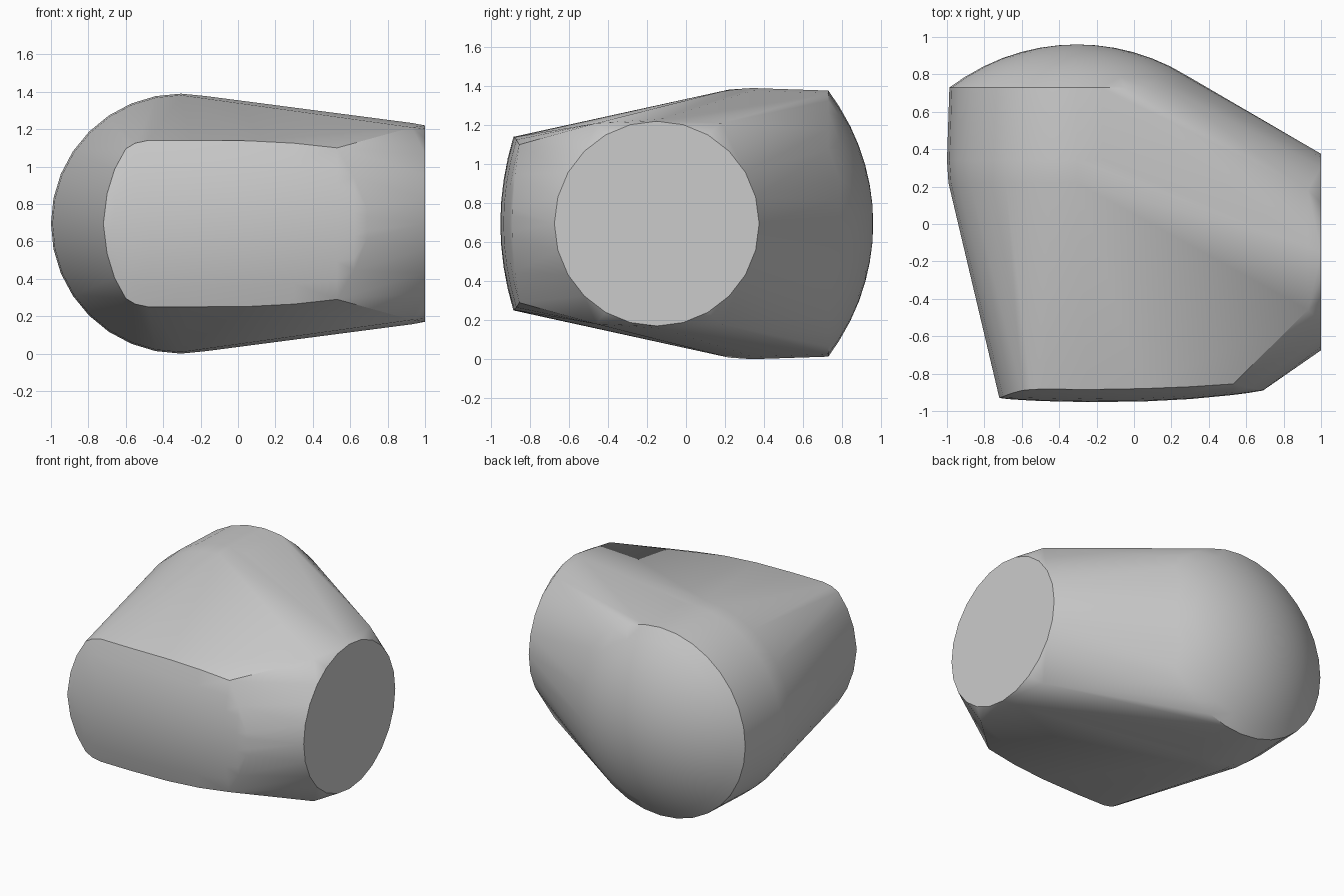
import bpy, bmesh
from math import cos, sin, tau, sqrt, radians

cube = bpy.data.objects.get("Cube")
if cube:
    bpy.data.objects.remove(cube, do_unlink=True)

MID = 0.695     # height of the horizontal symmetry plane
points = []


def ring_y(cx, y, r, n=32):
    """Upright circle facing along y."""
    for i in range(n):
        a = tau * i / n
        points.append((cx + r * cos(a), y, MID + r * sin(a)))


def ring_x(x, cy, r, n=24):
    """Upright circle facing along x."""
    for i in range(n):
        a = tau * i / n
        points.append((x, cy + r * cos(a), MID + r * sin(a)))


# Barrel and domed back end
BARREL_X = -0.305
ring_y(BARREL_X, 0.22, 0.687)
ring_y(BARREL_X, 0.34, 0.695)
ring_y(BARREL_X, 0.73, 0.682)
DOME_R = 1.12
for r in (0.6, 0.5, 0.4, 0.3, 0.2, 0.1):
    ring_y(BARREL_X, 0.96 - DOME_R + sqrt(DOME_R ** 2 - r ** 2), r)
points.append((BARREL_X, 0.96, MID))

# Flat round end on the left side, with small shoulders behind it
ring_x(1.0, -0.15, 0.525)
for s in (-1, 1):
    points.append((0.93, -0.12, MID + s * 0.538))
    points.append((0.93, -0.46, MID + s * 0.515))
    points.append((0.93, 0.18, MID + s * 0.515))

# Bulged front pad: x, half height, y on the midline, y at the rim
ribs = [
    (-0.72, 0.0, -0.93, -0.93), (-0.70, 0.16, -0.933, -0.922),
    (-0.66, 0.29, -0.937, -0.907), (-0.60, 0.40, -0.941, -0.89),
    (-0.55, 0.43, -0.944, -0.885), (-0.48, 0.445, -0.947, -0.882),
    (-0.25, 0.445, -0.952, -0.885), (0.05, 0.443, -0.949, -0.88),
    (0.30, 0.43, -0.936, -0.87), (0.53, 0.405, -0.914, -0.855),
    (0.62, 0.25, -0.902, -0.877), (0.69, 0.08, -0.89, -0.888),
]
for x, half, y_mid, y_rim in ribs:
    for i in range(-4, 5):
        t = i / 4
        points.append((x, y_mid + (y_rim - y_mid) * t * t, MID + half * t))

# Wrap one convex skin around all sections
bm = bmesh.new()
for p in points:
    bm.verts.new(p)
bmesh.ops.remove_doubles(bm, verts=bm.verts[:], dist=0.001)
bmesh.ops.convex_hull(bm, input=bm.verts[:])
bmesh.ops.delete(bm, geom=[v for v in bm.verts if not v.link_faces], context='VERTS')
bmesh.ops.dissolve_limit(bm, angle_limit=radians(0.5), verts=bm.verts[:], edges=bm.edges[:])
bmesh.ops.recalc_face_normals(bm, faces=bm.faces[:])
mesh = bpy.data.meshes.new("rounded_body")
bm.to_mesh(mesh)
bm.free()
body = bpy.data.objects.new("rounded_body", mesh)
bpy.context.collection.objects.link(body)

# Plain grey material
grey = bpy.data.materials.new("light_grey")
grey.use_nodes = True
colour = (0.6, 0.6, 0.6, 1.0)
grey.diffuse_color = colour
grey.node_tree.nodes["Principled BSDF"].inputs["Base Color"].default_value = colour
mesh.materials.append(grey)

# Smooth curves, sharp rims
bpy.ops.object.select_all(action='DESELECT')
body.select_set(True)
bpy.context.view_layer.objects.active = body
bpy.ops.object.shade_smooth_by_angle(angle=radians(30))
